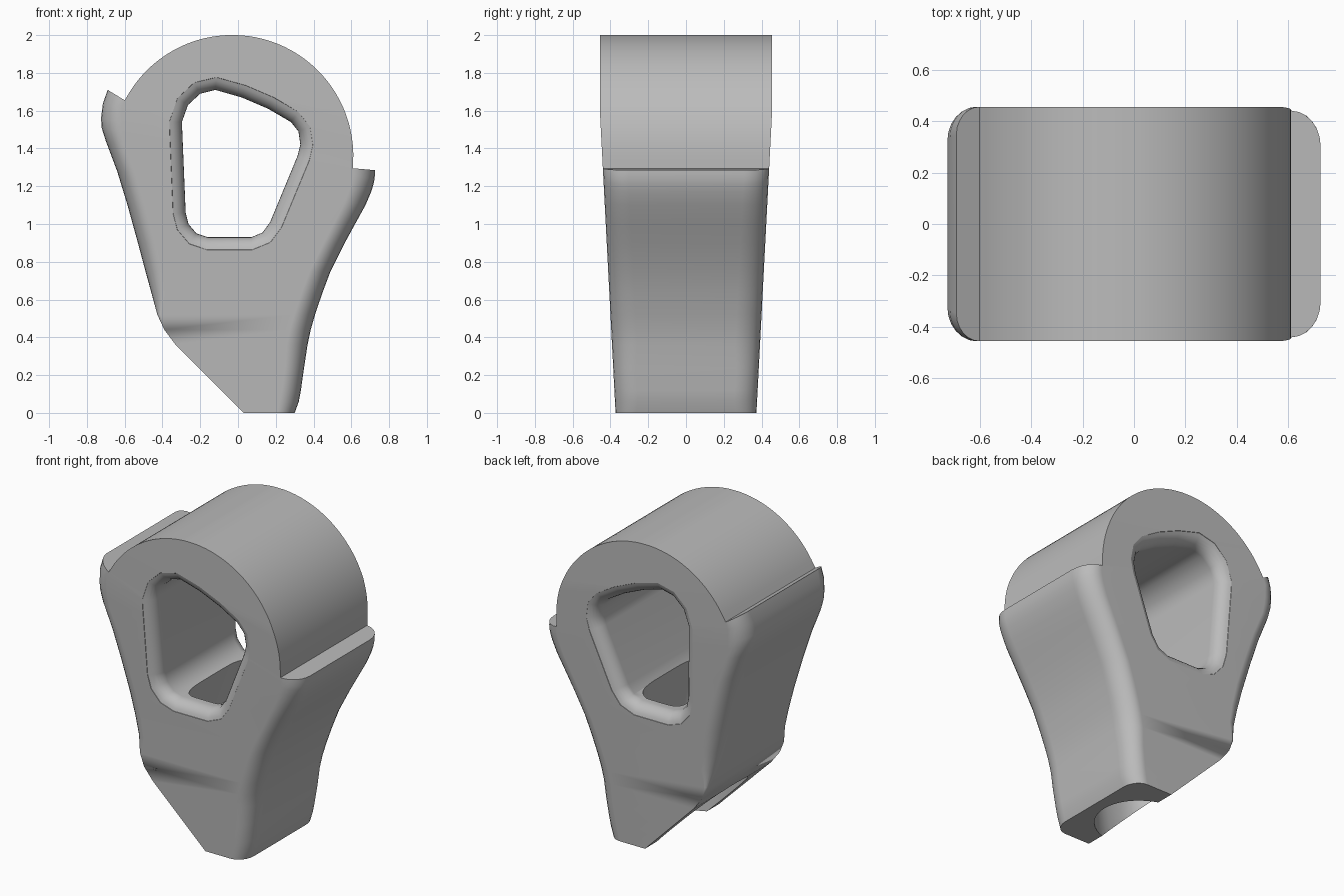
import bpy, bmesh, math

if "Cube" in bpy.data.objects:
    bpy.data.objects.remove(bpy.data.objects["Cube"])

grey = bpy.data.materials.new("mid_grey")
grey.diffuse_color = (0.5, 0.5, 0.5, 1)
grey.use_nodes = True
grey.node_tree.nodes["Principled BSDF"].inputs["Base Color"].default_value = grey.diffuse_color


def half_width(z):
    """Half depth of the body: tapers down to the foot."""
    return min(0.455, 0.373 + 0.082 * max(z, 0) / 1.58)


def interp(pts, x):
    for (x0, z0), (x1, z1) in zip(pts, pts[1:]):
        if x <= x1 + 1e-6:
            break
    return z0 + (z1 - z0) * (x - x0) / max(x1 - x0, 1e-9)


def section(pts, r_left, r_right, n=7):
    """Rounded cross-section that follows the x/z line through pts."""
    ring = []
    corners = [(pts[-1][0] - r_right, r_right, 1, 0), (pts[0][0] + r_left, r_left, 1, 90),
               (pts[0][0] + r_left, r_left, -1, 180), (pts[-1][0] - r_right, r_right, -1, 270)]
    for cx, r, side, start in corners:
        for i in range(n):
            a = math.radians(start + 90 * i / (n - 1))
            x = cx + r * math.cos(a)
            z = interp(pts, x)
            ry = r * 1.2
            ring.append((x, side * (half_width(z) - ry) + ry * math.sin(a), z))
    return ring


def loft(name, rings):
    """Closed skin through equal-length rings."""
    bm = bmesh.new()
    rows = [[bm.verts.new(p) for p in ring] for ring in rings]
    for a, b in zip(rows, rows[1:]):
        for i in range(len(a)):
            j = (i + 1) % len(a)
            bm.faces.new((a[i], a[j], b[j], b[i]))
    bm.faces.new(rows[0][::-1])
    bm.faces.new(rows[-1])
    bmesh.ops.remove_doubles(bm, verts=bm.verts, dist=0.0005)
    bmesh.ops.recalc_face_normals(bm, faces=bm.faces)
    mesh = bpy.data.meshes.new(name)
    bm.to_mesh(mesh)
    bm.free()
    mesh.materials.append(grey)
    ob = bpy.data.objects.new(name, mesh)
    bpy.context.collection.objects.link(ob)
    return ob


# Shank: left point, right point, left and right edge rounding
shank = [((.03, 0), (.30, 0), 0, .09), ((-.03, .06), (.322, .06), 0, .1),
         ((-.09, .12), (.333, .12), 0, .1), ((-.21, .24), (.35, .24), 0, .1),
         ((-.33, .36), (.368, .36), 0, .11), ((-.39, .44), (.385, .44), 0, .11),
         ((-.427, .52), (.408, .52), .02, .11), ((-.457, .63), (.445, .63), .07, .11),
         ((-.49, .75), (.49, .75), .09, .11), ((-.53, .90), (.56, .89), .1, .11),
         ((-.585, 1.1), (.62, 1.0), .1, .11), ((-.64, 1.28), (.675, 1.1), .1, .11),
         ((-.70, 1.44), (.705, 1.17), .1, .11), ((-.722, 1.51), (.717, 1.21), .11, .11),
         ((-.725, 1.56), (.722, 1.235), .11, .11), ((-.715, 1.64), (.725, 1.262), .1, .113)]
rings = [section([l, r], rl, rr) for l, r, rl, rr in shank]

# Lips on both sides, then the step in to the drum
rings.append(section([(-.69, 1.71), (-.6, 1.655), (.61, 1.295), (.725, 1.285)], .09, .115))
rings.append(section([(-.6, 1.655), (.61, 1.295)], 0, 0))

# Round drum on top
STEPS = 26
for i in range(1, STEPS):
    t = i / STEPS
    pair = []
    for start in (152.6, -5.8):
        a = math.radians(start + (90 - start) * t)
        pair.append((-.03 + .6405 * math.cos(a), 1.36 + .6405 * math.sin(a)))
    rings.append(section(pair, 0, 0))
body = loft("body", rings)

# Window with flared, rounded mouths on front and back
outline = [(-.16, .93), (.07, .93), (.13, .955), (.17, 1.01), (.315, 1.36), (.33, 1.42),
           (.32, 1.49), (.28, 1.54), (.16, 1.61), (.02, 1.67), (-.12, 1.71), (-.2, 1.69),
           (-.265, 1.63), (-.297, 1.54), (-.277, 1.06), (-.262, 1.0), (-.22, .95)]
FLARE = 0.085


def window_ring(depth, side):
    k = max(FLARE - max(depth, 0), 0)
    off = FLARE - math.sqrt(FLARE ** 2 - k ** 2)
    ring = []
    for i, (x, z) in enumerate(outline):
        (ax, az), (bx, bz) = outline[i - 1], outline[(i + 1) % len(outline)]
        tx, tz = bx - ax, bz - az
        ln = math.hypot(tx, tz)
        px, pz = x + off * tz / ln, z - off * tx / ln
        ring.append((px, side * (half_width(pz) - depth), pz))
    return ring


depths = [-.03] + [FLARE * (1 - math.cos(math.radians(90 * i / 7))) for i in range(1, 8)]
window = loft("window_cutter", [window_ring(d, -1) for d in depths]
              + [window_ring(d, 1) for d in reversed(depths)])


# Handle socket running from the window floor down through the foot
def socket_ring(t, n=48):
    z = -.05 + 1.05 * t
    cx, ax, ay = -.11 + .095 * t, .34 - .195 * t, .275 + .035 * t
    e = 1 - .65 * t
    ring = []
    for i in range(n):
        c, s = math.cos(2 * math.pi * i / n), math.sin(2 * math.pi * i / n)
        ring.append((cx + ax * math.copysign(abs(c) ** e, c),
                     ay * math.copysign(abs(s) ** e, s), z))
    return ring


socket = loft("socket_cutter", [socket_ring(i / 8) for i in range(9)])

# Cut the openings, then discard the cutters
bpy.context.view_layer.objects.active = body
body.select_set(True)
for cutter in (window, socket):
    mod = body.modifiers.new("cut", 'BOOLEAN')
    mod.operation, mod.solver, mod.object = 'DIFFERENCE', 'EXACT', cutter
    bpy.ops.object.modifier_apply(modifier=mod.name)
    cutter.hide_render = True
    bpy.data.objects.remove(cutter)

bpy.ops.object.shade_smooth_by_angle(angle=math.radians(32))
mod = body.modifiers.new("clean_shading", 'WEIGHTED_NORMAL')
mod.keep_sharp = True
